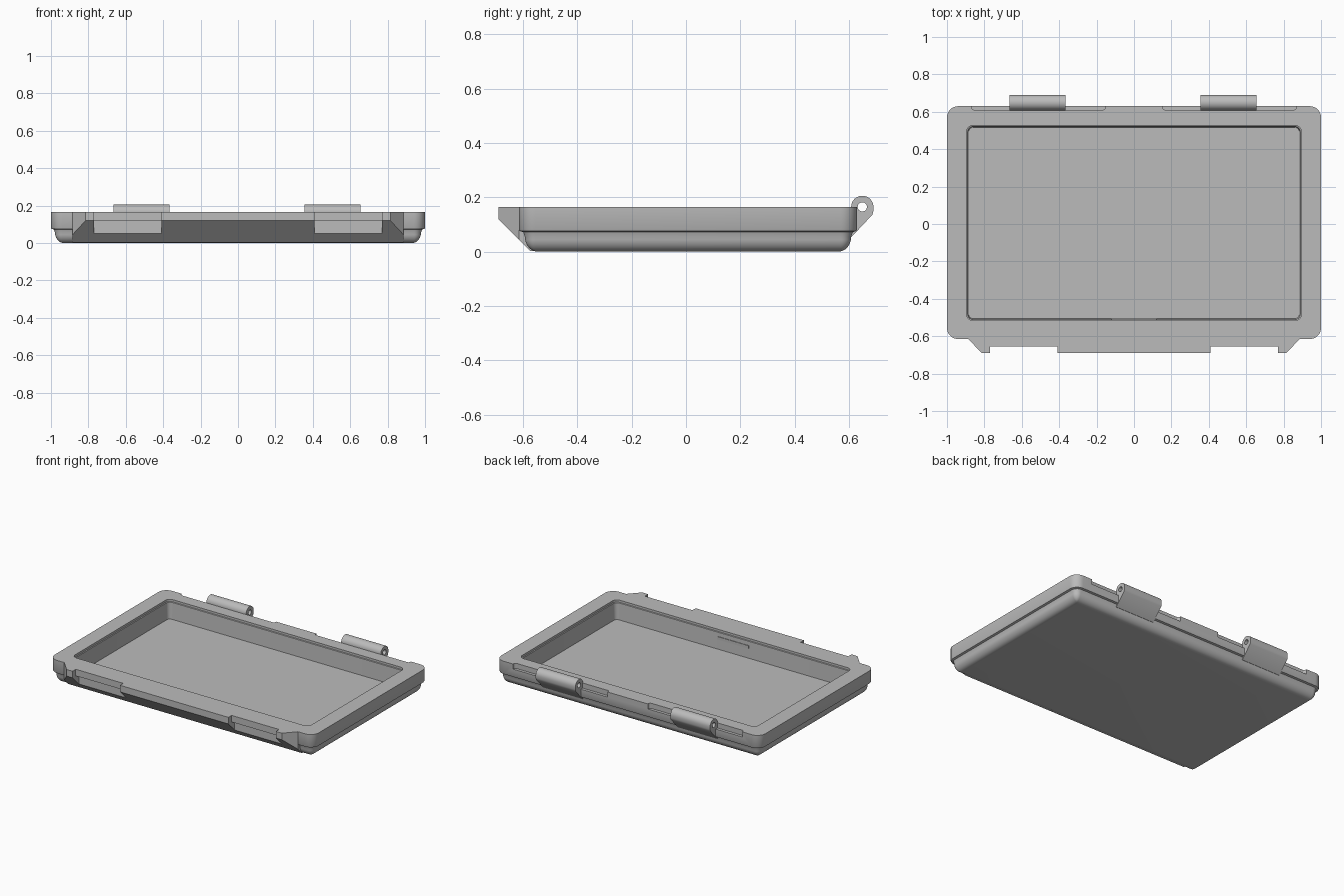
import bpy, bmesh, math
from mathutils import Vector

cube = bpy.data.objects.get("Cube")
if cube:
    bpy.data.objects.remove(cube, do_unlink=True)

grey = bpy.data.materials.new("plain grey")
grey.use_nodes = True
grey.diffuse_color = (0.5, 0.5, 0.5, 1)
grey.node_tree.nodes["Principled BSDF"].inputs["Base Color"].default_value = (0.5, 0.5, 0.5, 1)

TOP = 0.165


def finish(name, bm):
    bmesh.ops.recalc_face_normals(bm, faces=bm.faces)
    mesh = bpy.data.meshes.new(name)
    bm.to_mesh(mesh)
    bm.free()
    mesh.materials.append(grey)
    obj = bpy.data.objects.new(name, mesh)
    bpy.context.collection.objects.link(obj)
    return obj


def rounded_rect(x0, x1, y0, y1, r, steps=8):
    """Outline of a rectangle with rounded corners."""
    corners = [(x1 - r, y1 - r), (x0 + r, y1 - r), (x0 + r, y0 + r), (x1 - r, y0 + r)]
    pts = []
    for i, (cx, cy) in enumerate(corners):
        for k in range(steps + 1):
            a = math.pi / 2 * (i + k / steps)
            pts.append((cx + r * math.cos(a), cy + r * math.sin(a)))
    return pts


def loft(name, rings):
    """Skin closed rings of 3D points and cap both ends."""
    bm = bmesh.new()
    loops = [[bm.verts.new(p) for p in ring] for ring in rings]
    n = len(loops[0])
    for a, b in zip(loops, loops[1:]):
        for i in range(n):
            j = (i + 1) % n
            bm.faces.new((a[i], a[j], b[j], b[i]))
    bm.faces.new(loops[0][::-1])
    bm.faces.new(loops[-1])
    return finish(name, bm)


def inset_loft(name, x, y0, y1, r, levels):
    """Stack rounded rectangles; each level is (inset, height)."""
    return loft(name, [[(px, py, z) for px, py in
                        rounded_rect(-x + d, x - d, y0 + d, y1 - d, max(r - d, 0.008))]
                       for d, z in levels])


def prism(name, outline, z0, z1):
    return loft(name, [[(x, y, z) for x, y in outline] for z in (z0, z1)])


def box(name, x0, x1, y0, y1, z0, z1):
    return prism(name, [(x0, y0), (x1, y0), (x1, y1), (x0, y1)], z0, z1)


def combine(target, tool, operation):
    """Apply a boolean and remove the tool."""
    tool.hide_render = True
    mod = target.modifiers.new("cut", 'BOOLEAN')
    mod.object, mod.operation, mod.solver = tool, operation, 'EXACT'
    bpy.context.view_layer.objects.active = target
    bpy.ops.object.modifier_apply(modifier=mod.name)
    bpy.data.objects.remove(tool, do_unlink=True)


# Outer shell: rounded bottom, stepped-in lower wall, straight upper band
levels = []
for k in range(9):
    a = math.pi / 2 * k / 8
    levels.append((0.022 + 0.048 * (1 - math.sin(a)), 0.055 * (1 - math.cos(a))))
levels += [(0.016, 0.072), (0.003, 0.076), (0, 0.082), (0, TOP)]
shell = inset_loft("tray_shell", 1, -0.615, 0.63, 0.06, levels)

# Front flange with a sloping underside
half = [(0.41, -0.69), (0.41, -0.655), (0.77, -0.655), (0.77, -0.69),
        (0.815, -0.69), (0.885, -0.615), (0.885, -0.56)]
outline = half + [(-x, y) for x, y in reversed(half)]
flange = prism("front_flange", outline, 0.003, TOP)
bm = bmesh.new()
bm.from_mesh(flange.data)
cut = bmesh.ops.bisect_plane(bm, geom=bm.verts[:] + bm.edges[:] + bm.faces[:],
                             plane_co=Vector((0, -0.69, 0.12)), plane_no=Vector((0, -1, -1)),
                             clear_outer=True)
bmesh.ops.holes_fill(bm, edges=[e for e in bm.edges if e.is_boundary])
bmesh.ops.recalc_face_normals(bm, faces=bm.faces)
bm.to_mesh(flange.data)
bm.free()
combine(shell, flange, 'UNION')

# Latch pockets below the flange lip
for s in (-1, 1):
    x0, x1 = sorted((s * 0.41, s * 0.77))
    combine(shell, box("latch_cutter", x0, x1, -0.75, -0.622, 0.03, 0.12), 'DIFFERENCE')

# Interior cavity with a small ledge under the rim
cavity = inset_loft("cavity_cutter", 0.895, -0.517, 0.527, 0.035,
                    [(0.011, 0.035), (0.006, 0.148), (0, 0.15), (0, 0.25)])
combine(shell, cavity, 'DIFFERENCE')

# Hinge clearance slots along the back rim
for s in (-1, 1):
    x0, x1 = sorted((s * 0.152, s * 0.868))
    slot = prism("slot_cutter", rounded_rect(x0, x1, 0.61, 0.72, 0.015), 0.13, 0.25)
    combine(shell, slot, 'DIFFERENCE')

# Hinge barrels: teardrop section with a pin hole
HY, HR = 0.649, 0.041
section = [(HY + HR * math.cos(a), TOP + HR * math.sin(a))
           for a in (math.pi * (1 - k / 20) for k in range(21))]
section += [(0.69, 0.15), (0.686, 0.136), (0.61, 0.055), (0.58, 0.055), (0.58, 0.125), (0.608, 0.13)]
parts = [shell]
for name, x0 in (("right_hinge", -0.665), ("left_hinge", 0.355)):
    x1 = x0 + 0.3
    hinge = loft(name, [[(x, y, z) for y, z in section] for x in (x0, x1)])
    pin = [[(x, HY + 0.017 * math.cos(t * math.pi / 12), TOP + 0.017 * math.sin(t * math.pi / 12))
            for t in range(24)] for x in (x0 - 0.1, x1 + 0.1)]
    combine(hinge, loft("pin_cutter", pin), 'DIFFERENCE')
    parts.append(hinge)

# Small catch on the inside of the front wall
parts.append(box("inner_catch", -0.12, 0.12, -0.516, -0.506, 0.1, 0.12))

# Smooth the rounded areas, keep hard edges crisp
bpy.ops.object.select_all(action='DESELECT')
for obj in parts:
    obj.select_set(True)
bpy.context.view_layer.objects.active = shell
bpy.ops.object.shade_smooth_by_angle(angle=math.radians(30))
